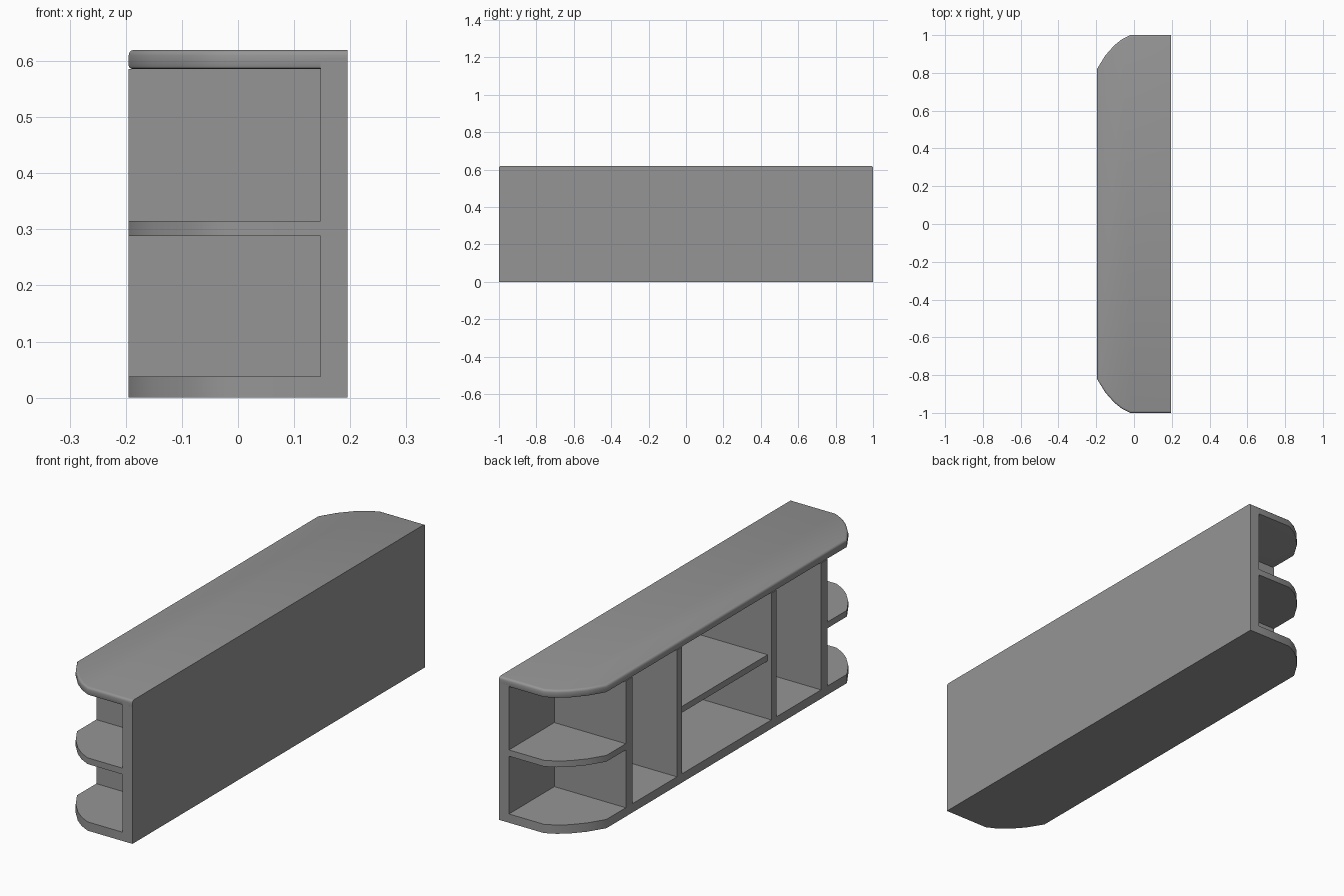
import bpy, bmesh

if "Cube" in bpy.data.objects:
    bpy.data.objects.remove(bpy.data.objects["Cube"])

BACK_X, PANEL_X, FRONT_X = 0.195, 0.147, -0.195
DIV_IN, DIV_OUT = 0.645, 0.69           # outer dividers, |y|
MID_IN, MID_OUT = 0.305, 0.34           # inner dividers, |y|
FLOOR_Z, TOP_Z, HEIGHT = 0.038, 0.586, 0.62
SHELF_Z = (0.288, 0.315)
# curved corner, from the end face round to the front face
ARC = [(-0.02, 1.0), (-0.065, 0.977), (-0.105, 0.945), (-0.152, 0.892), (FRONT_X, 0.822)]

# dark grey finish for every part
grey = bpy.data.materials.new("dark_grey")
grey.diffuse_color = (0.3, 0.3, 0.3, 1)
grey.use_nodes = True
grey.node_tree.nodes["Principled BSDF"].inputs["Base Color"].default_value = grey.diffuse_color


def slab(name, outline, z0, z1, bevel_top=0, bevel_bottom=0):
    """Extrude a flat xy outline; optionally round its rims (not the back edge)."""
    bm = bmesh.new()
    face = bm.faces.new([bm.verts.new((x, y, z0)) for x, y in outline])
    ext = bmesh.ops.extrude_face_region(bm, geom=[face])
    for v in ext["geom"]:
        if isinstance(v, bmesh.types.BMVert):
            v.co.z = z1
    bmesh.ops.recalc_face_normals(bm, faces=bm.faces[:])
    for z, width, segs in ((z1, bevel_top, 3), (z0, bevel_bottom, 2)):
        if width:
            rim = [e for e in bm.edges
                   if all(abs(v.co.z - z) < 1e-5 for v in e.verts)
                   and not all(v.co.x > BACK_X - 1e-4 for v in e.verts)]
            bmesh.ops.bevel(bm, geom=rim, offset=width, segments=segs,
                            profile=0.5, affect='EDGES')
    mesh = bpy.data.meshes.new(name)
    bm.to_mesh(mesh)
    bm.free()
    mesh.materials.append(grey)
    ob = bpy.data.objects.new(name, mesh)
    bpy.context.collection.objects.link(ob)
    bpy.context.view_layer.objects.active = ob
    ob.select_set(True)
    bpy.ops.object.shade_smooth_by_angle(angle=0.6)
    ob.select_set(False)
    return ob


def box(name, x0, x1, y0, y1, z0, z1):
    return slab(name, [(x0, y0), (x1, y0), (x1, y1), (x0, y1)], z0, z1)


def board(back):
    """Full-length outline with both front corners curved."""
    return ([(back, -1), (back, 1)] + ARC
            + [(x, -y) for x, y in reversed(ARC)])


# back panel, base and worktop
box("back_panel", PANEL_X, BACK_X, -1, 1, 0, HEIGHT - 0.015)
slab("base_board", board(PANEL_X), 0, FLOOR_Z)
slab("top_board", board(BACK_X), TOP_Z, HEIGHT, 0.01, 0.006)

# central shelf, set back slightly from the front
box("centre_shelf", FRONT_X + 0.018, PANEL_X, -MID_IN, MID_IN, *SHELF_Z)

# upright dividers and curved end shelves, mirrored in y
for side, s in (("left", 1), ("right", -1)):
    for part, a, b in (("inner", MID_IN, MID_OUT), ("outer", DIV_IN, DIV_OUT)):
        y0, y1 = sorted((s * a, s * b))
        box(f"{side}_{part}_divider", FRONT_X, PANEL_X, y0, y1, FLOOR_Z, TOP_Z)
    outline = [(PANEL_X, DIV_OUT), (PANEL_X, 1)] + ARC + [(FRONT_X, DIV_OUT)]
    slab(f"{side}_end_shelf", [(x, s * y) for x, y in outline], *SHELF_Z)
